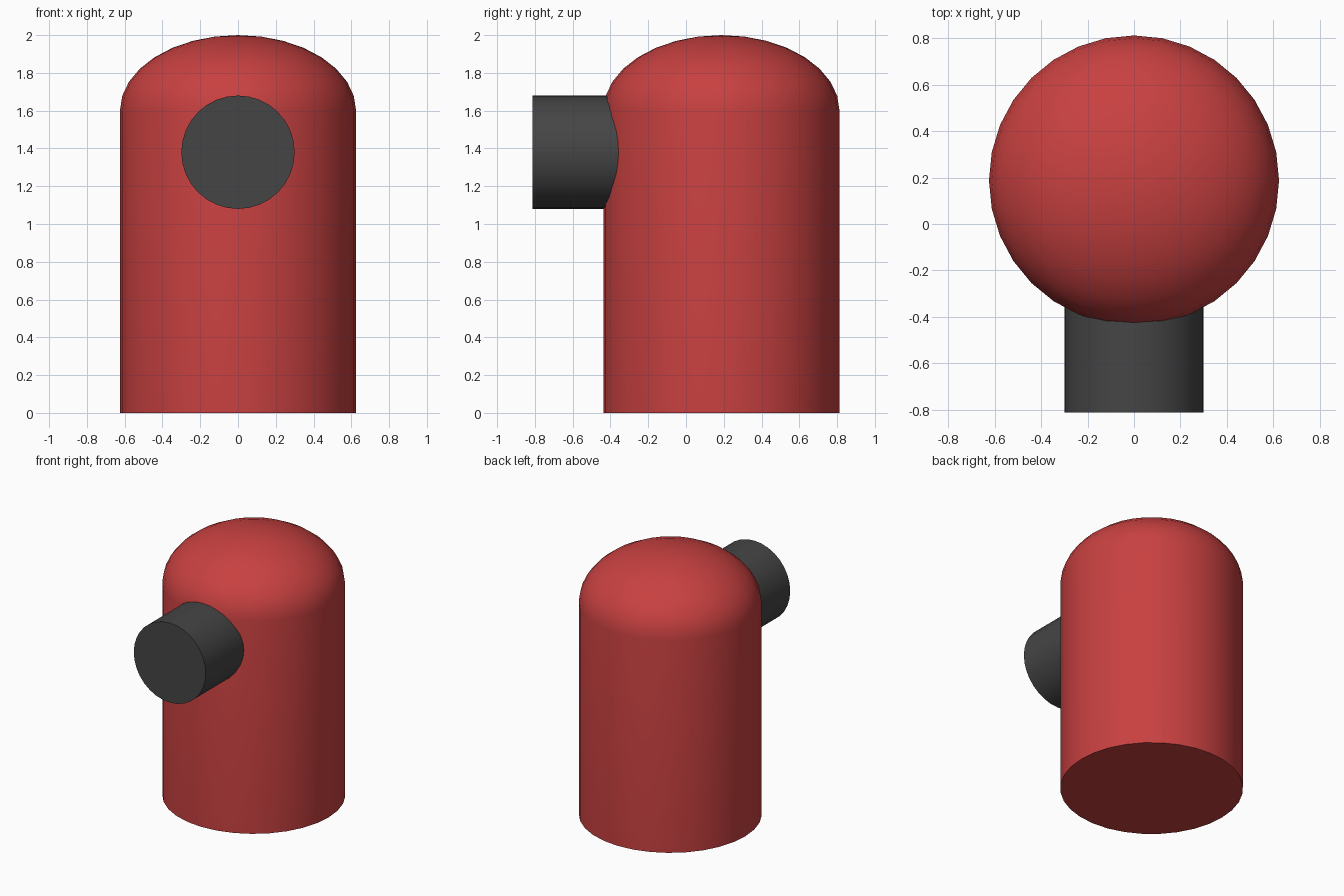
import bpy, bmesh, math
from mathutils import Matrix

if "Cube" in bpy.data.objects:
    bpy.data.objects.remove(bpy.data.objects["Cube"])

SIDES = 32

def material(name, rgb):
    m = bpy.data.materials.new(name)
    m.diffuse_color = (*rgb, 1)
    m.use_nodes = True
    m.node_tree.nodes["Principled BSDF"].inputs["Base Color"].default_value = m.diffuse_color
    return m

def finish(bm, name, mat):
    bmesh.ops.recalc_face_normals(bm, faces=bm.faces)
    me = bpy.data.meshes.new(name)
    bm.to_mesh(me)
    bm.free()
    me.materials.append(mat)
    ob = bpy.data.objects.new(name, me)
    bpy.context.collection.objects.link(ob)
    bpy.ops.object.select_all(action='DESELECT')
    ob.select_set(True)
    bpy.context.view_layer.objects.active = ob
    bpy.ops.object.shade_smooth_by_angle(angle=math.radians(40))
    return ob

red = material("red", (0.58, 0.052, 0.052))
dark = material("dark grey", (0.06, 0.06, 0.06))

# Domed body: straight wall with a flattened half-ellipsoid cap, spun as one profile
R, WALL, DOME, CY = 0.625, 1.6, 0.4, 0.1875
profile = [(0, 0), (R, 0)]
for i in range(9):
    a = i * math.pi / 16
    profile.append((R * math.cos(a), WALL + DOME * math.sin(a)))
bm = bmesh.new()
vs = [bm.verts.new((0, -r, z)) for r, z in profile]
es = [bm.edges.new(p) for p in zip(vs, vs[1:])]
bmesh.ops.spin(bm, geom=vs + es, cent=(0, 0, 0), axis=(0, 0, 1),
               angle=math.tau, steps=SIDES, use_duplicate=False)
bmesh.ops.remove_doubles(bm, verts=bm.verts, dist=1e-4)
bmesh.ops.translate(bm, verts=bm.verts, vec=(0, CY, 0))
finish(bm, "domed_body", red)

# Round spout pointing forward, running into the body
Y0, Y1 = -0.8125, -0.06
bm = bmesh.new()
bmesh.ops.create_cone(bm, cap_ends=True, segments=SIDES, radius1=0.3, radius2=0.3,
                      depth=Y1 - Y0,
                      matrix=Matrix.Translation((0, (Y0 + Y1) / 2, 1.38))
                      @ Matrix.Rotation(math.pi / 2, 4, 'X'))
finish(bm, "front_spout", dark)
